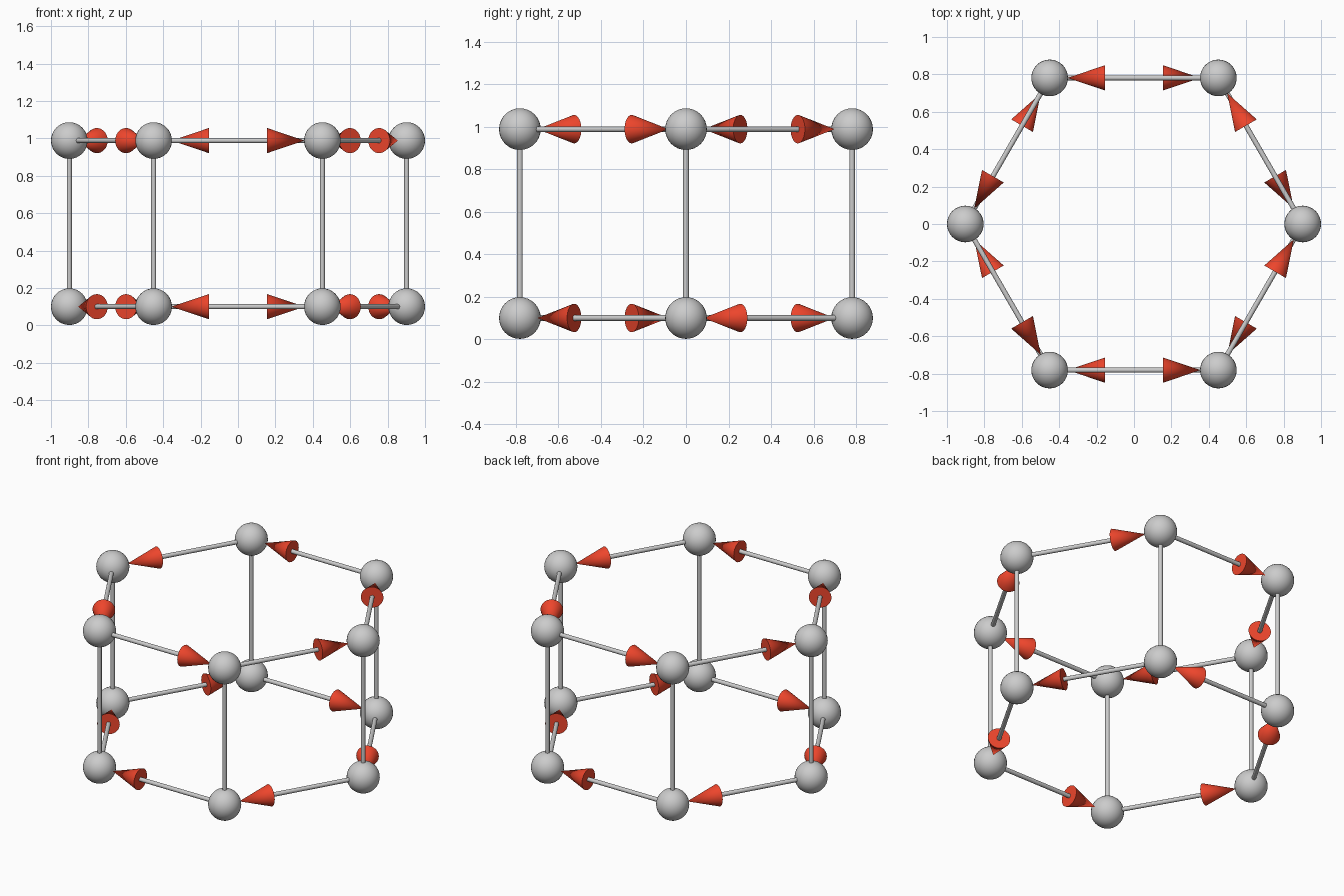
import bpy
from math import cos, sin, radians
from mathutils import Vector

if "Cube" in bpy.data.objects:
    bpy.data.objects.remove(bpy.data.objects["Cube"])

RING_R, BALL_R, ROD_R = 0.902, 0.098, 0.0135
CONE_R, CONE_L = 0.067, 0.2
Z_LOW, Z_HIGH = BALL_R + 0.002, 0.988

red = bpy.data.materials.new("arrow_red")
red.diffuse_color = (0.85, 0.06, 0.025, 1)
red.use_nodes = True
red.node_tree.nodes["Principled BSDF"].inputs["Base Color"].default_value = red.diffuse_color


def finish(name, direction=None):
    ob = bpy.context.object
    ob.name = name
    if direction is not None:
        ob.rotation_euler = direction.to_track_quat('Z', 'Y').to_euler()
    bpy.ops.object.shade_smooth_by_angle()
    return ob


def ball(name, p):
    bpy.ops.mesh.primitive_uv_sphere_add(segments=32, ring_count=16, radius=BALL_R, location=p)
    finish(name)


def rod(name, a, b):
    bpy.ops.mesh.primitive_cylinder_add(vertices=16, radius=ROD_R, depth=(b - a).length,
                                        location=(a + b) / 2)
    finish(name, b - a)


def arrow(name, a, b):
    # Rod from ball to ball, with the arrow tip touching the target ball
    d = (b - a).normalized()
    tip = b - d * (BALL_R - 0.003)
    base = tip - d * CONE_L
    rod(name + "_rod", a + d * (BALL_R - 0.01), base)
    bpy.ops.mesh.primitive_cone_add(vertices=32, radius1=CONE_R, radius2=0, depth=CONE_L,
                                    location=(tip + base) / 2)
    finish(name + "_head", d).data.materials.append(red)


def corner(i, z):
    t = radians(60 * i)
    return Vector((RING_R * cos(t), RING_R * sin(t), z))


up = Vector((0, 0, BALL_R - 0.01))
for i in range(6):
    low, high = corner(i, Z_LOW), corner(i, Z_HIGH)
    # Corner balls and upright
    ball(f"lower_ball_{i}", low)
    ball(f"upper_ball_{i}", high)
    rod(f"upright_rod_{i}", low + up, high - up)
    # Upper ring runs counterclockwise, lower ring clockwise
    arrow(f"upper_arrow_{i}", high, corner(i + 1, Z_HIGH))
    arrow(f"lower_arrow_{i}", corner(i + 1, Z_LOW), low)
